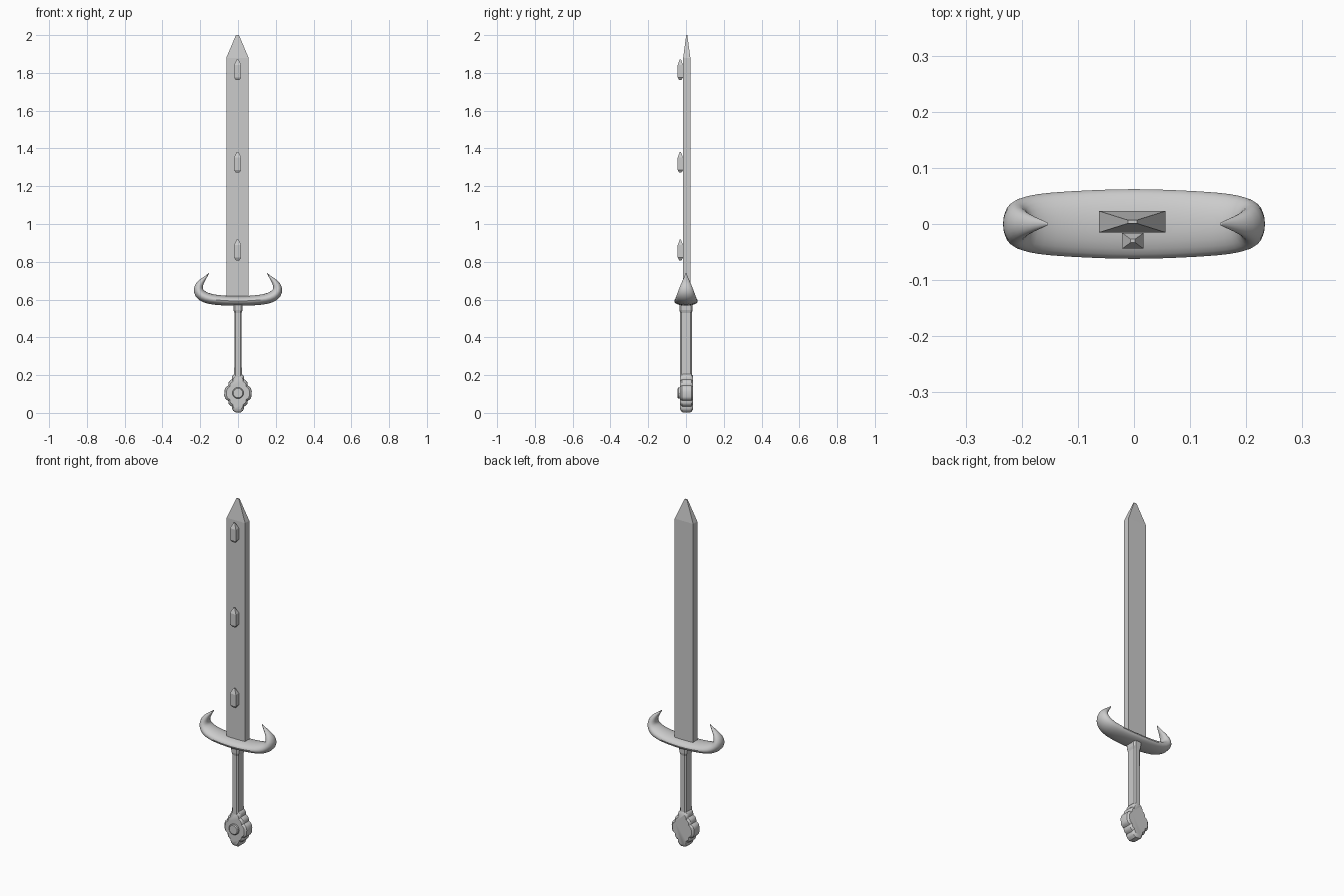
import bpy, bmesh, math
from mathutils import Vector

cube = bpy.data.objects.get("Cube")
if cube:
    bpy.data.objects.remove(cube)

steel = bpy.data.materials.new("grey_steel")
steel.use_nodes = True
steel.diffuse_color = (0.6, 0.6, 0.6, 1)
steel.node_tree.nodes["Principled BSDF"].inputs["Base Color"].default_value = (0.6, 0.6, 0.6, 1)


def loft(name, rings, smooth=None, bevel=0):
    """Skin a list of equal-length closed rings and cap both ends."""
    bm = bmesh.new()
    loops = [[bm.verts.new(p) for p in ring] for ring in rings]
    n = len(loops[0])
    for a, b in zip(loops, loops[1:]):
        for i in range(n):
            j = (i + 1) % n
            bm.faces.new((a[i], a[j], b[j], b[i]))
    bm.faces.new(loops[0][::-1])
    bm.faces.new(loops[-1])
    bmesh.ops.recalc_face_normals(bm, faces=bm.faces[:])
    mesh = bpy.data.meshes.new(name)
    bm.to_mesh(mesh)
    bm.free()
    mesh.materials.append(steel)
    obj = bpy.data.objects.new(name, mesh)
    bpy.context.collection.objects.link(obj)
    if bevel:
        mod = obj.modifiers.new("soft_edges", 'BEVEL')
        mod.width, mod.segments = bevel, 2
    if smooth:
        bpy.ops.object.select_all(action='DESELECT')
        bpy.context.view_layer.objects.active = obj
        obj.select_set(True)
        bpy.ops.object.shade_smooth_by_angle(angle=math.radians(smooth))
    return obj


def box_ring(x, y, w, d, z):
    return [(x + sx * w, y + sy * d, z) for sx, sy in ((-1, -1), (1, -1), (1, 1), (-1, 1))]


def oct_ring(y, w, d, z, cut=0.35):
    c = w * cut
    quarter = [(w, d - c), (w - c, d)]
    pts = quarter + [(-a, b) for a, b in quarter[::-1]]
    pts += [(-a, -b) for a, b in pts]
    return [(a, y + b, z) for a, b in pts]


# Blade with chiselled tip
loft("blade", [box_ring(-0.003, 0.004, 0.059, 0.019, 0.585),
               box_ring(-0.003, 0.004, 0.059, 0.019, 1.88),
               box_ring(-0.003, 0.004, 0.008, 0.003, 2.0)])

# Studs on the front of the blade
for i, z in enumerate((0.808, 1.272, 1.762)):
    profile = ((0, 0.009, 0.006), (0.014, 0.019, 0.014), (0.08, 0.019, 0.014), (0.11, 0.004, 0.003))
    loft(f"blade_stud_{i + 1}", [box_ring(-0.002, -0.03, w, d, z + h) for h, w, d in profile])

# Crossguard: x, z, half thickness, half depth from the middle to the horn tip
half = [(0, 0.592, 0.027, 0.066), (0.08, 0.594, 0.027, 0.063), (0.15, 0.602, 0.029, 0.059),
        (0.192, 0.618, 0.032, 0.053), (0.213, 0.646, 0.030, 0.043), (0.208, 0.676, 0.023, 0.031),
        (0.188, 0.702, 0.013, 0.018), (0.168, 0.722, 0.006, 0.009), (0.152, 0.742, 0.001, 0.002)]
path = [(-x, z, t, d) for x, z, t, d in half[:0:-1]] + half
rings = []
for i, (x, z, t, d) in enumerate(path):
    a, b = path[max(i - 1, 0)], path[min(i + 1, len(path) - 1)]
    tangent = Vector((b[0] - a[0], 0, b[1] - a[1])).normalized()
    normal = Vector((-tangent.z, 0, tangent.x))
    rings.append([Vector((x, d * math.cos(u), z)) + normal * t * math.sin(u)
                  for u in (math.tau * k / 12 for k in range(12))])
guard = loft("crossguard", rings, smooth=60)
sub = guard.modifiers.new("rounding", 'SUBSURF')
sub.levels = sub.render_levels = 1

# Grip with a collar under the guard
loft("grip", [oct_ring(0, w, d, z) for z, w, d in
              ((0.19, 0.020, 0.031), (0.53, 0.019, 0.031), (0.545, 0.024, 0.035), (0.58, 0.025, 0.036))])

# Scalloped diamond pommel
outline = []
corners = [Vector(c) for c in ((0.014, 0.212), (0.073, 0.113), (0.073, 0.094), (0.014, 0.002))]
sides = corners + [Vector((-c.x, c.y)) for c in corners[::-1]]
for k, start in enumerate(sides):
    end = sides[(k + 1) % len(sides)]
    edge = end - start
    out = Vector((-edge.y, edge.x)).normalized()
    steps = 15 if edge.length > 0.05 else 1
    for s in range(steps):
        f = s / steps
        bump = 0.007 * abs(math.sin(3 * math.pi * f)) - 0.002 if steps > 1 else 0
        outline.append(start + edge * f + out * bump)
loft("pommel", [[(p.x * s, y, 0.105 + (p.y - 0.105) * s) for p in outline]
                for y, s in ((-0.031, 0.84), (-0.022, 0.98), (-0.012, 1), (0.018, 1), (0.028, 0.98), (0.037, 0.84))],
     smooth=35)

# Round boss on the pommel front
loft("pommel_boss", [[(r * math.cos(a), y, 0.105 + r * math.sin(a))
                      for a in (math.tau * k / 16 for k in range(16))]
                     for y, r in ((-0.025, 0.03), (-0.040, 0.03), (-0.044, 0.025))], smooth=30)
